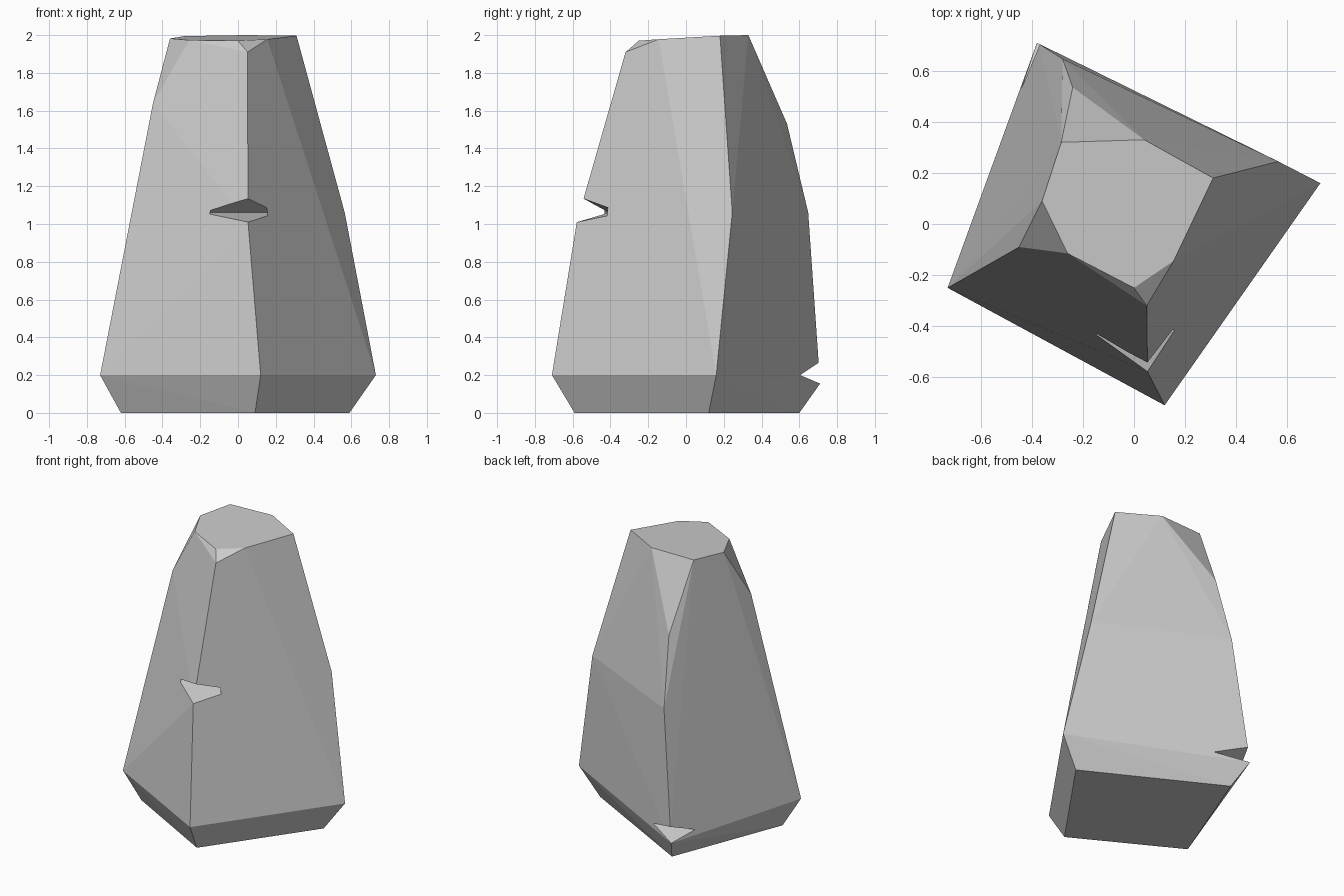
import bpy
import bmesh
from mathutils import Vector

default_cube = bpy.data.objects.get("Cube")
if default_cube:
    bpy.data.objects.remove(default_cube, do_unlink=True)

# One plain stone colour
stone = bpy.data.materials.new("stone grey")
stone.use_nodes = True
colour = (0.6, 0.6, 0.6, 1)
stone.diffuse_color = colour
stone.node_tree.nodes["Principled BSDF"].inputs["Base Color"].default_value = colour


def hull_object(name, points):
    """Make a faceted solid wrapped tightly around the given points."""
    mesh = bpy.data.meshes.new(name)
    bm = bmesh.new()
    for point in points:
        bm.verts.new(point)
    bmesh.ops.convex_hull(bm, input=bm.verts[:])
    loose = [v for v in bm.verts if not v.link_faces]
    bmesh.ops.delete(bm, geom=loose, context="VERTS")
    bmesh.ops.recalc_face_normals(bm, faces=bm.faces[:])
    bm.to_mesh(mesh)
    bm.free()
    obj = bpy.data.objects.new(name, mesh)
    bpy.context.collection.objects.link(obj)
    mesh.materials.append(stone)
    return obj


def chip(target, name, left, right, upper, lower):
    """Cut a wedge whose inner crease runs from left to right."""
    left, right, upper, lower = map(Vector, (left, right, upper, lower))
    middle = (left + right) / 2
    lips = [middle + (p - middle) * 1.5 for p in (upper, lower)]
    cutter = hull_object(name, [left, right] + lips)
    cutter.hide_render = True
    cutter.display_type = "WIRE"
    cut = target.modifiers.new(name, "BOOLEAN")
    cut.operation = "DIFFERENCE"
    cut.solver = "EXACT"
    cut.object = cutter
    bpy.context.view_layer.objects.active = target
    bpy.ops.object.modifier_apply(modifier=name)
    bpy.data.objects.remove(cutter, do_unlink=True)


def ring(z, *corners):
    return [(x, y, z) for x, y in corners]


# Undercut foot, widest ring and waist
foot = ring(0, (-.62, -.2), (.09, -.59), (.59, .12), (-.31, .6))
skirt = ring(.2, (-.73, -.25), (.12, -.71), (.73, .16))
waist = ring(1.06, (-.562, -.155), (.565, .245), (-.28, .647))

# Gently tilted summit and the tips of its three broken corners
summit = [(x, y, 1.983 + .05 * y + .015 * x) for x, y in
          ((-.285, .32), (.04, .33), (.31, .18), (.155, -.145),
           (0, -.25), (-.26, -.115), (-.36, .09))]
tips = [(-.45, -.09, 1.64), (.05, -.32, 1.91), (-.24, .535, 1.53)]

# Lips of the chipped edges: upper point, then lower point
front_lips = [(.047, -.533, 1.13), (.053, -.578, 1.01)]
back_lips = [(-.37, .7, .265), (-.38, .71, .155)]

rock = hull_object("rock", foot + skirt + waist + summit + tips + front_lips + back_lips)
chip(rock, "front_chip", (-.175, -.405, 1.06), (.18, -.345, 1.06), *front_lips)
chip(rock, "back_chip", (-.16, .605, .2), (-.47, .52, .2), *back_lips)

# Merge nearly flat triangles into broad facets
bm = bmesh.new()
bm.from_mesh(rock.data)
bmesh.ops.dissolve_limit(bm, angle_limit=.02, verts=bm.verts[:], edges=bm.edges[:])
bm.to_mesh(rock.data)
bm.free()
